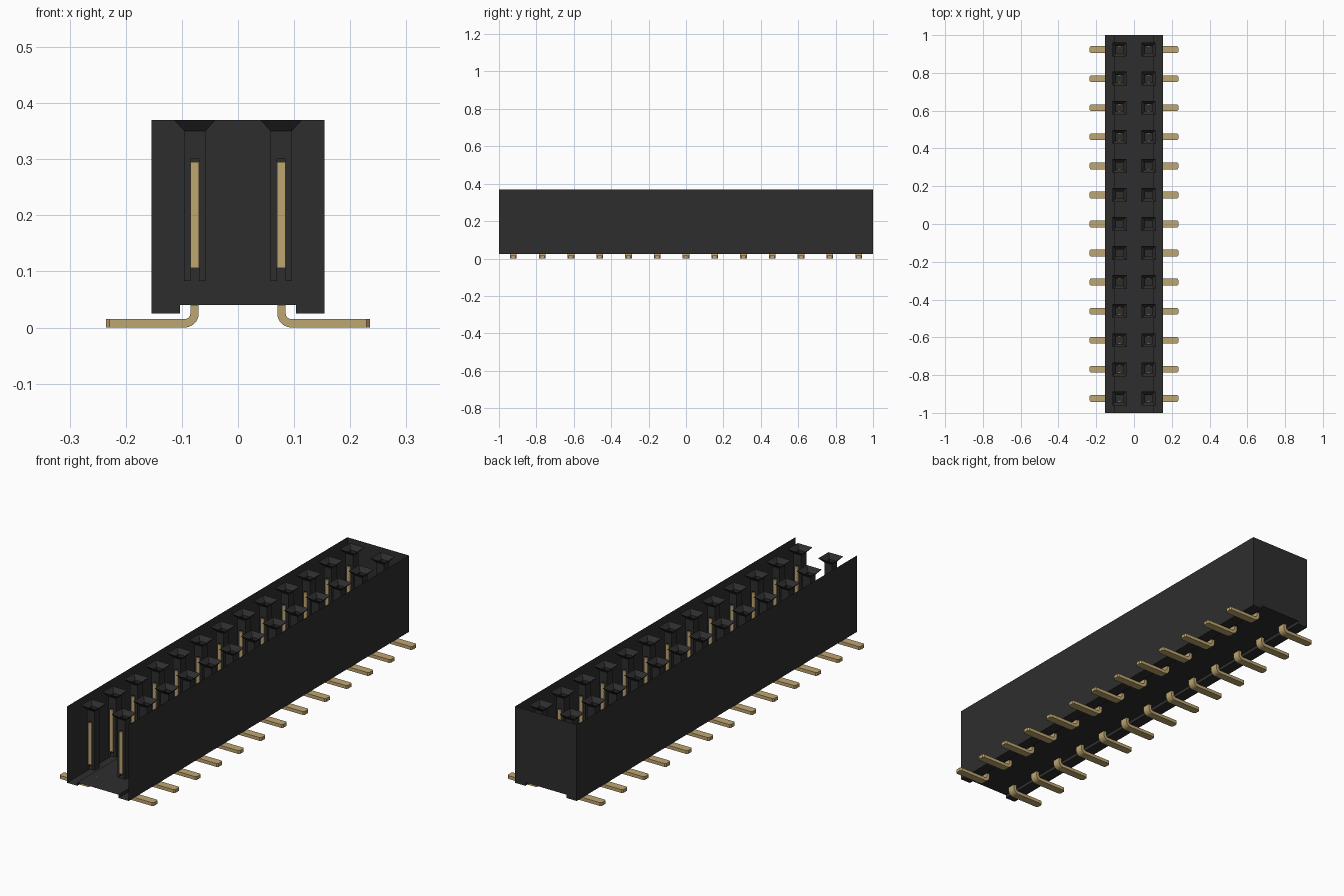
import bpy, bmesh, math

cube = bpy.data.objects.get("Cube")
if cube:
    bpy.data.objects.remove(cube, do_unlink=True)

ROWS = 13
PITCH = 2 / ROWS
HALF_W, TOP, FOOT, FLOOR, CHANNEL = 0.154, 0.37, 0.025, 0.04, 0.103


def material(name, color, rough):
    m = bpy.data.materials.new(name)
    m.use_nodes = True
    m.diffuse_color = (*color, 1)
    bsdf = m.node_tree.nodes["Principled BSDF"]
    bsdf.inputs["Base Color"].default_value = (*color, 1)
    bsdf.inputs["Roughness"].default_value = rough
    return m


black = material("black plastic", (0.027, 0.027, 0.027), 0.7)
gold = material("gold metal", (0.52, 0.38, 0.165), 0.5)


def face(bm, points):
    bm.faces.new([bm.verts.new(p) for p in points])


def finish(bm, name, mat):
    bmesh.ops.remove_doubles(bm, verts=bm.verts, dist=0.0001)
    bmesh.ops.recalc_face_normals(bm, faces=bm.faces)
    mesh = bpy.data.meshes.new(name)
    bm.to_mesh(mesh)
    bm.free()
    mesh.materials.append(mat)
    return mesh


def place(name, mesh, loc=(0, 0, 0), turn=0):
    ob = bpy.data.objects.new(name, mesh)
    ob.location = loc
    ob.rotation_euler.z = turn
    bpy.context.collection.objects.link(ob)


def box(bm, x0, x1, y0, y1, z0, z1):
    made = bmesh.ops.create_cube(bm, size=1)["verts"]
    for v in made:
        v.co.x = x1 if v.co.x > 0 else x0
        v.co.y = y1 if v.co.y > 0 else y0
        v.co.z = z1 if v.co.z > 0 else z0


# Housing: thin shell, open on top and at the front, with a raised floor channel
half = [(HALF_W, TOP), (HALF_W, FOOT), (CHANNEL, FOOT), (CHANNEL, FLOOR)]
profile = [(-x, z) for x, z in half] + half[::-1]
bm = bmesh.new()
for (xa, za), (xb, zb) in zip(profile, profile[1:]):
    face(bm, [(xa, -1, za), (xb, -1, zb), (xb, 1, zb), (xa, 1, za)])
face(bm, [(x, 1, z) for x, z in profile])
place("housing", finish(bm, "housing", black))

# Pocket: funnel mouth on a square tube, slotted at front and back
MOUTH, TUBE, SLOT = 0.037, 0.019, 0.0075
NECK, SLOT_TOP, BASE = 0.35, 0.30, 0.083
bm = bmesh.new()
for s in (-1, 1):
    m, t = s * MOUTH, s * TUBE
    face(bm, [(-MOUTH, m, TOP), (MOUTH, m, TOP), (TUBE, t, NECK), (-TUBE, t, NECK)])
    face(bm, [(m, -MOUTH, TOP), (m, MOUTH, TOP), (t, TUBE, NECK), (t, -TUBE, NECK)])
    face(bm, [(t, -TUBE, NECK), (t, TUBE, NECK), (t, TUBE, BASE), (t, -TUBE, BASE)])
    face(bm, [(-TUBE, t, NECK), (TUBE, t, NECK), (TUBE, t, SLOT_TOP), (-TUBE, t, SLOT_TOP)])
    for e in (-1, 1):
        a, b = e * SLOT, e * TUBE
        face(bm, [(a, t, SLOT_TOP), (b, t, SLOT_TOP), (b, t, BASE), (a, t, BASE)])
face(bm, [(-TUBE, -TUBE, BASE), (TUBE, -TUBE, BASE), (TUBE, TUBE, BASE), (-TUBE, TUBE, BASE)])
pocket = finish(bm, "pocket", black)

# Contact: a pair of spring blades standing in the slots
bm = bmesh.new()
for s in (-1, 1):
    y0, y1 = sorted((s * 0.015, s * 0.023))
    box(bm, -SLOT, SLOT, y0, y1, 0.106, 0.295)
contact = finish(bm, "contact", gold)

# Leg: flat strip bent outward from the floor, with a chamfered tip
IN, OUT, WIDE, TIP = 0.010, 0.025, 0.018, 0.235
CX, CZ = 0.095, 0.025
arc = [math.pi + math.pi / 2 * i / 6 for i in range(7)]
sections = [(CX - OUT, FLOOR, CX - IN, FLOOR, WIDE)]
for a in arc:
    c, s = math.cos(a), math.sin(a)
    sections.append((CX + OUT * c, CZ + OUT * s, CX + IN * c, CZ + IN * s, WIDE))
for x, w in ((TIP - 0.006, WIDE), (TIP, WIDE * 0.65)):
    sections.append((x, CZ - OUT, x, CZ - IN, w))
bm = bmesh.new()
rings = [[bm.verts.new(p) for p in ((xa, -w, za), (xa, w, za), (xb, w, zb), (xb, -w, zb))]
         for xa, za, xb, zb, w in sections]
for r, q in zip(rings, rings[1:]):
    for i in range(4):
        j = (i + 1) % 4
        bm.faces.new((r[i], r[j], q[j], q[i]))
bm.faces.new(rings[0])
bm.faces.new(rings[-1])
leg = finish(bm, "leg", gold)

# Repeat along both rows
for i in range(ROWS):
    y = (i - (ROWS - 1) / 2) * PITCH
    for side, s in (("left", 1), ("right", -1)):
        spot = (s * PITCH / 2, y, 0)
        place(f"{side}_pocket_{i + 1}", pocket, spot)
        place(f"{side}_contact_{i + 1}", contact, spot)
        place(f"{side}_leg_{i + 1}", leg, (0, y, 0), 0 if s > 0 else math.pi)
